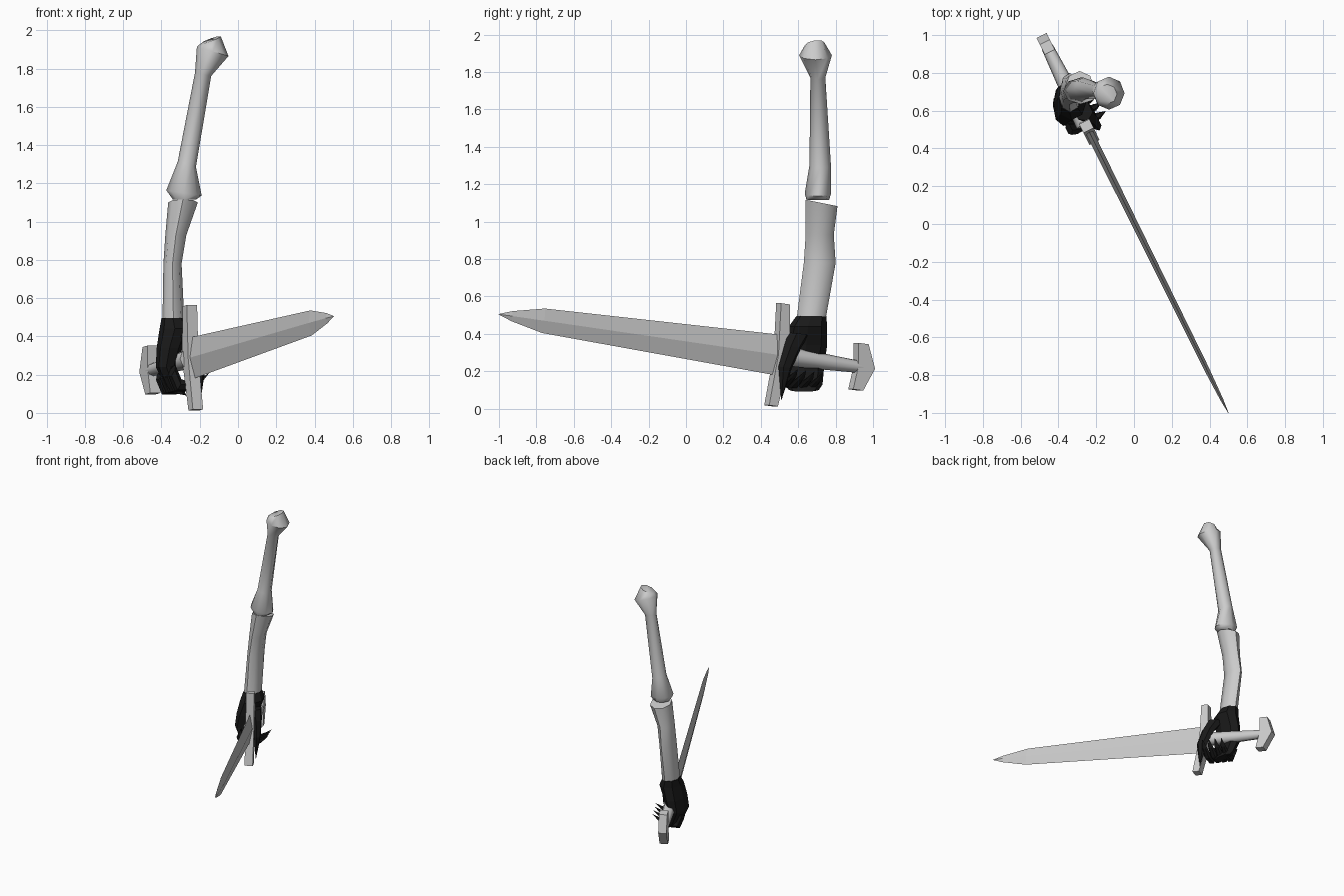
import bpy, bmesh, math
from mathutils import Vector

cube = bpy.data.objects.get("Cube")
if cube:
    bpy.data.objects.remove(cube)


def material(name, rgb):
    m = bpy.data.materials.new(name)
    m.use_nodes = True
    m.diffuse_color = (*rgb, 1)
    m.node_tree.nodes["Principled BSDF"].inputs["Base Color"].default_value = (*rgb, 1)
    return m


GREY = material("bone_and_steel_grey", (0.6, 0.6, 0.6))
BLACK = material("glove_black", (0.01, 0.01, 0.01))

X, Y, Z = Vector((1, 0, 0)), Vector((0, 1, 0)), Vector((0, 0, 1))

# Sword frame: U towards the tip, W up along the guard, N out of the blade's flat
ORIGIN = Vector((-0.243, 0.5, 0.286))
U = Vector((0.495, -1, 0.146)).normalized()
N = Z.cross(U).normalized()
W = U.cross(N).normalized()


def sword(u, n, w):
    return ORIGIN + U * u + N * n + W * w


def finish(name, bm, mat, angle):
    bmesh.ops.recalc_face_normals(bm, faces=bm.faces)
    me = bpy.data.meshes.new(name)
    bm.to_mesh(me)
    bm.free()
    me.materials.append(mat)
    ob = bpy.data.objects.new(name, me)
    bpy.context.collection.objects.link(ob)
    if angle:
        bpy.ops.object.select_all(action='DESELECT')
        ob.select_set(True)
        bpy.context.view_layer.objects.active = ob
        bpy.ops.object.shade_smooth_by_angle(angle=math.radians(angle))
    return ob


def loft(name, rings, mat, sides=8, angle=0):
    """Skin a row of elliptical rings, each (centre, first half axis, second half axis)."""
    bm = bmesh.new()
    loops = []
    for c, a, b in rings:
        loops.append([bm.verts.new(c + a * math.cos(t) + b * math.sin(t))
                      for t in (math.tau * i / sides for i in range(sides))])
    for p, q in zip(loops, loops[1:]):
        for i in range(sides):
            j = (i + 1) % sides
            bm.faces.new((p[i], p[j], q[j], q[i]))
    bm.faces.new(loops[0])
    bm.faces.new(loops[-1])
    return finish(name, bm, mat, angle)


def limb(name, spans, mat, sides=8, angle=50):
    """Upright loft from (z, x min, x max, y min, y max, rise per x, rise per y)."""
    rings = []
    for z, x0, x1, y0, y1, sx, sy in spans:
        rx, ry = (x1 - x0) / 2, (y1 - y0) / 2
        rings.append((Vector(((x0 + x1) / 2, (y0 + y1) / 2, z)),
                      (X + Z * sx) * rx, (Y + Z * sy) * ry))
    return loft(name, rings, mat, sides, angle)


def chevron(name, u, half, bow, thick_mid, thick_end, depth):
    """Bent cross bar, as a profile extruded through the sword's thickness."""
    front = [(u + bow + thick_end, -half), (u + thick_mid, 0), (u + bow + thick_end, half)]
    back = [(u + bow - thick_end, half), (u - thick_mid, 0), (u + bow - thick_end, -half)]
    bm = bmesh.new()
    low, high = ([bm.verts.new(sword(a, s * depth, w)) for a, w in front + back] for s in (-1, 1))
    for side in (low, high):
        bm.faces.new((side[0], side[1], side[4], side[5]))
        bm.faces.new((side[1], side[2], side[3], side[4]))
    for i in range(6):
        j = (i + 1) % 6
        bm.faces.new((low[i], low[j], high[j], high[i]))
    return finish(name, bm, GREY, 0)


# Arm bones
limb("upper_arm_bone", [
    (1.115, -0.34, -0.22, 0.645, 0.765, 0, 0),
    (1.15, -0.375, -0.19, 0.635, 0.775, -0.15, 0),
    (1.30, -0.315, -0.22, 0.66, 0.775, -0.3, 0),
    (1.77, -0.225, -0.14, 0.665, 0.745, -0.2, 0),
    (1.89, -0.215, -0.05, 0.605, 0.78, -0.3, 0),
    (1.95, -0.195, -0.09, 0.635, 0.74, 0.36, 0.15),
], GREY)
limb("forearm_bone", [
    (0.47, -0.395, -0.28, 0.59, 0.745, 0, 0),
    (0.78, -0.39, -0.295, 0.63, 0.80, 0, 0),
    (0.93, -0.38, -0.27, 0.64, 0.79, 0, 0),
    (1.10, -0.365, -0.21, 0.64, 0.81, 0, -0.2),
], GREY)

# Sword
loft("blade", [(sword(u, 0, 0), N * t, W * h) for u, t, h in (
    (-0.01, 0.02, 0.11), (1.42, 0.014, 0.066), (1.61, 0.008, 0.027), (1.69, 0.001, 0.001))],
    GREY, sides=4)
chevron("guard", -0.015, 0.275, 0.03, 0.036, 0.026, 0.03)
chevron("pommel", -0.51, 0.125, 0.035, 0.05, 0.03, 0.03)
loft("grip", [(sword(u, 0, 0), N * r, W * r) for u, r in (
    (-0.03, 0.052), (-0.2, 0.046), (-0.49, 0.032))], GREY, angle=50)

# Gloved hand: the palm lies on the outer side of the grip
limb("palm", [
    (0.495, -0.40, -0.28, 0.59, 0.75, 0, 0),
    (0.44, -0.41, -0.25, 0.55, 0.755, 0, 0),
    (0.34, -0.425, -0.29, 0.53, 0.755, 0, 0),
    (0.24, -0.43, -0.32, 0.52, 0.74, 0, 0),
    (0.13, -0.385, -0.28, 0.53, 0.73, -0.3, 0),
    (0.10, -0.36, -0.27, 0.55, 0.71, -0.2, 0),
], BLACK, angle=0)

# Four clawed fingers curl under the grip and up its inner side
for k in range(4):
    u = -0.055 - 0.05 * k
    path = ((-0.09, -0.06, 0.045), (-0.06, -0.135, 0.045), (0.02, -0.14, 0.036),
            (0.085, -0.105, 0.024), (0.125, -0.07, 0.002))
    loft(f"finger_{k + 1}", [(sword(u, n, w), U * r * 0.75, (N * 0.5 + W) * r * 0.7)
                             for n, w, r in path], BLACK, sides=6)

# Thumb web and long claw beside the guard
loft("thumb", [(Vector(c), U * a, N * b) for c, a, b in (
    ((-0.27, 0.60, 0.40), 0.06, 0.05),
    ((-0.23, 0.57, 0.33), 0.05, 0.035),
    ((-0.20, 0.53, 0.22), 0.04, 0.025),
    ((-0.20, 0.51, 0.05), 0.002, 0.002))], BLACK, sides=6)
